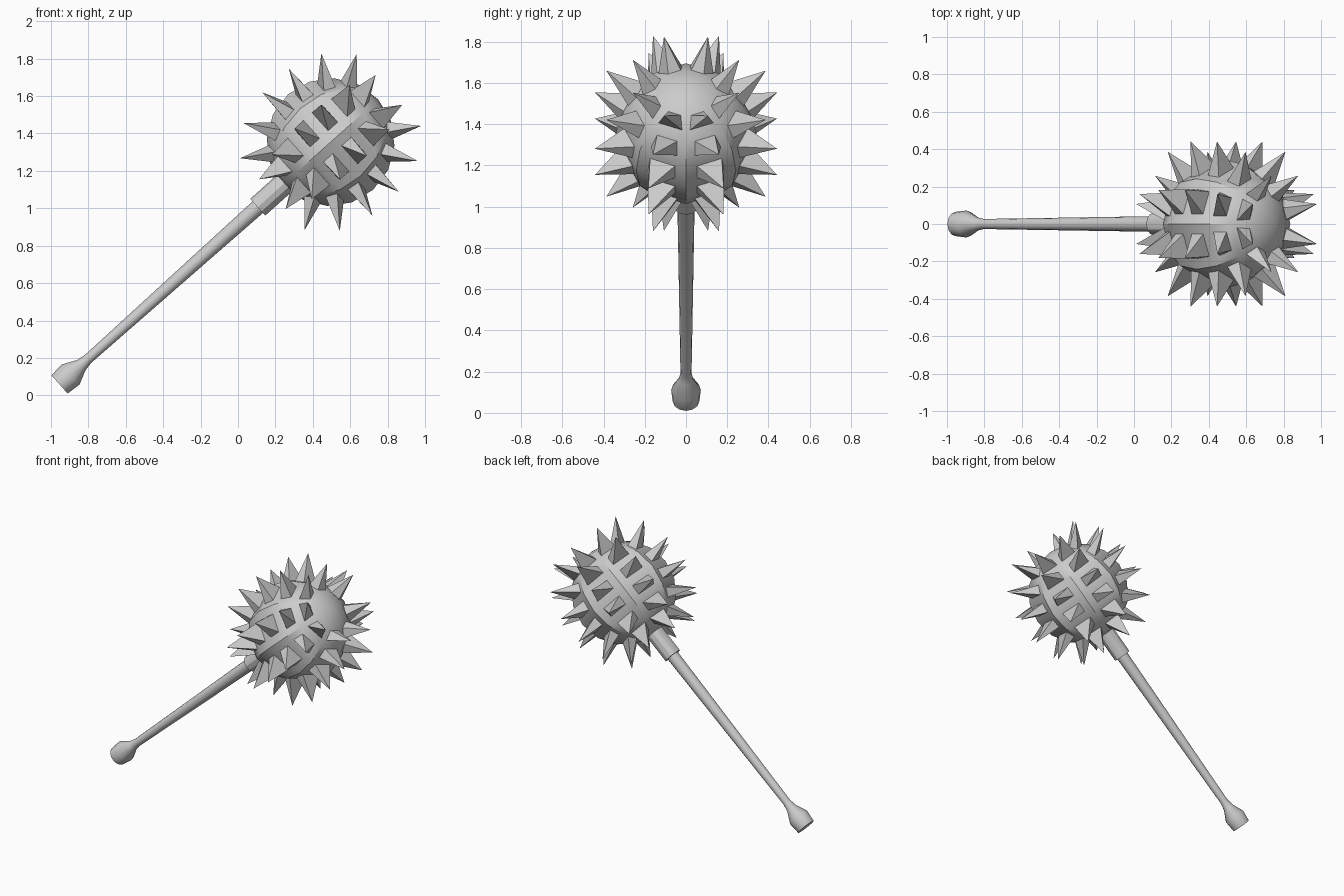
import bpy, bmesh, math
from mathutils import Matrix, Vector

if "Cube" in bpy.data.objects:
    bpy.data.objects.remove(bpy.data.objects["Cube"])

# Everything is built along local z with the head at the origin, then tilted
TILT = Matrix.Translation((0.495, 0, 1.354)) @ Matrix.Rotation(math.radians(48.2), 4, 'Y')
HEAD_R = 0.342


def finish(bm, name):
    bmesh.ops.recalc_face_normals(bm, faces=bm.faces[:])
    mesh = bpy.data.meshes.new(name)
    bm.transform(TILT)
    bm.to_mesh(mesh)
    bm.free()
    ob = bpy.data.objects.new(name, mesh)
    bpy.context.collection.objects.link(ob)
    bpy.ops.object.select_all(action='DESELECT')
    ob.select_set(True)
    bpy.context.view_layer.objects.active = ob
    bpy.ops.object.shade_smooth_by_angle(angle=math.radians(30))
    return ob


def lathe(name, profile, sides):
    bm = bmesh.new()
    rings = [[bm.verts.new((r * math.cos(2 * math.pi * i / sides),
                            r * math.sin(2 * math.pi * i / sides), z))
              for i in range(sides)] for r, z in profile]
    for a, b in zip(rings, rings[1:]):
        for i in range(sides):
            j = (i + 1) % sides
            bm.faces.new((a[i], a[j], b[j], b[i]))
    bm.faces.new(rings[0])
    bm.faces.new(rings[-1])
    return finish(bm, name)


# Handle with flared pommel, and collar under the head
lathe("handle", [(0.065, -1.944), (0.072, -1.865), (0.036, -1.79), (0.027, -1.74),
                 (0.042, -0.50), (0.042, -0.25)], 12)
lathe("collar", [(0.06, -0.523), (0.06, -0.26)], 12)

# Head: eight-sided ball
bm = bmesh.new()
bmesh.ops.create_uvsphere(bm, u_segments=8, v_segments=8, radius=HEAD_R)
finish(bm, "head")

# Spikes: one pyramid in the middle of each four-sided panel
bm = bmesh.new()


def ball(polar, az):
    return HEAD_R * Vector((math.sin(polar) * math.cos(az),
                            math.sin(polar) * math.sin(az), math.cos(polar)))


step = math.radians(22.5)
for ring in range(1, 7):
    p0, p1 = ring * step, (ring + 1) * step
    mid = (p0 + p1) / 2
    across = 0.55 if ring in (3, 4) else 0.58 if ring in (2, 5) else 0.68
    for seg in range(8):
        a0, a1 = seg * 2 * step, (seg + 1) * 2 * step
        corners = [ball(p0, a0), ball(p1, a0), ball(p1, a1), ball(p0, a1)]
        c = sum(corners, Vector()) / 4
        am = (a0 + a1) / 2
        side = Vector((-math.sin(am), math.cos(am), 0))
        base = []
        for k in corners:
            d = k - c
            s = side * d.dot(side)
            base.append(bm.verts.new(c * 0.985 + s * across + (d - s) * 0.54))
        tip = bm.verts.new(ball(mid, am) / HEAD_R * (0.487 if ring in (3, 4) else 0.503))
        for i in range(4):
            bm.faces.new((base[i], base[(i + 1) % 4], tip))
        bm.faces.new(base)
finish(bm, "spikes")
